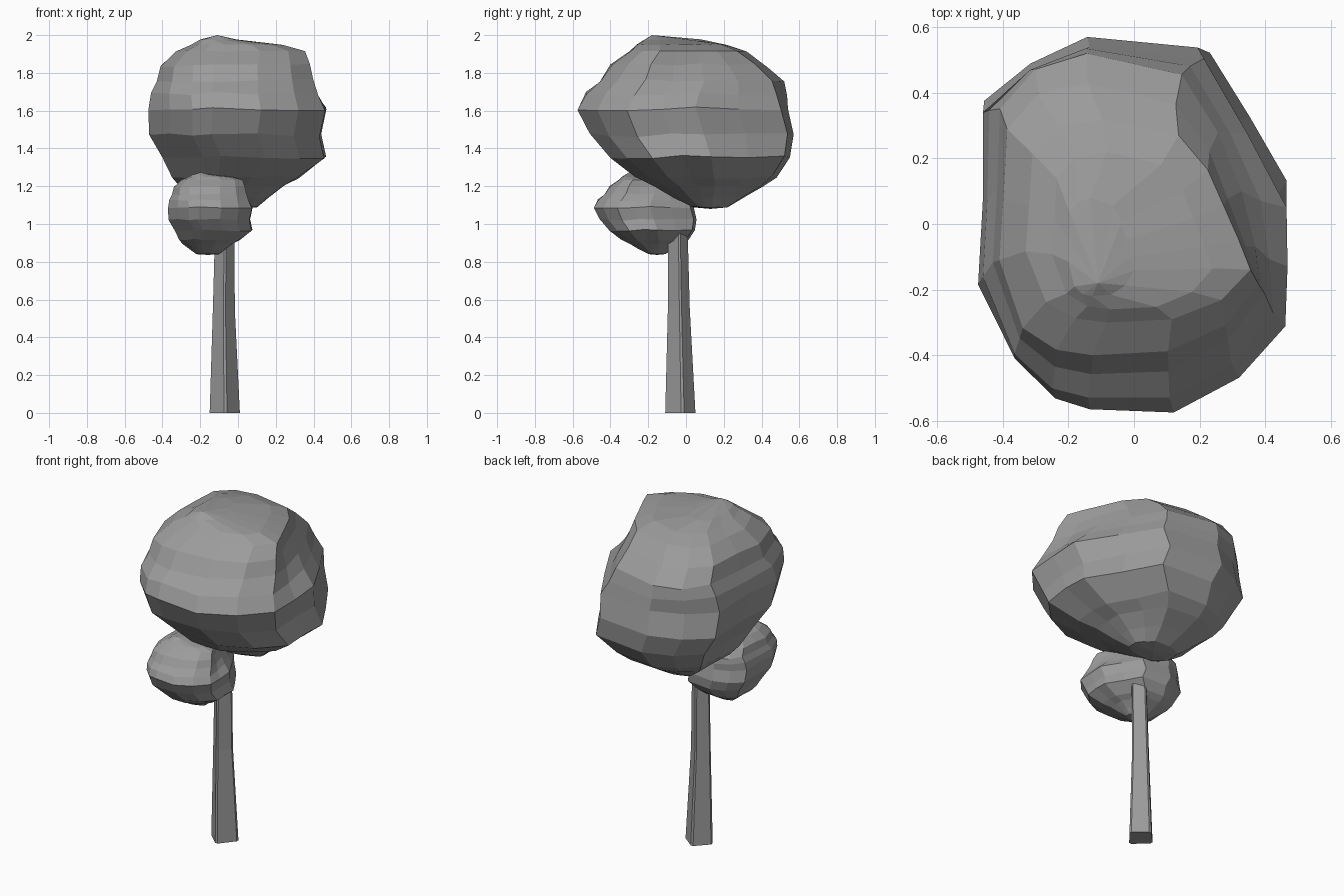
import bpy, bmesh, random

if "Cube" in bpy.data.objects:
    bpy.data.objects.remove(bpy.data.objects["Cube"])

grey = bpy.data.materials.new("grey")
grey.diffuse_color = (0.33, 0.33, 0.33, 1)
grey.use_nodes = True
grey.node_tree.nodes["Principled BSDF"].inputs["Base Color"].default_value = grey.diffuse_color


def loft(name, rings, bottom=None, top=None):
    """Skin a stack of equal-length rings; ends close to a point or a flat cap."""
    bm = bmesh.new()
    rows = [[bm.verts.new(p) for p in r] for r in rings]
    n = len(rows[0])
    for a, b in zip(rows, rows[1:]):
        for i in range(n):
            j = (i + 1) % n
            bm.faces.new((a[i], a[j], b[j], b[i]))
    for row, tip in ((rows[0], bottom), (rows[-1], top)):
        if tip:
            v = bm.verts.new(tip)
            for i in range(n):
                bm.faces.new((row[i], row[(i + 1) % n], v))
        else:
            bm.faces.new(row)
    bmesh.ops.recalc_face_normals(bm, faces=bm.faces[:])
    mesh = bpy.data.meshes.new(name)
    bm.to_mesh(mesh)
    bm.free()
    mesh.materials.append(grey)
    obj = bpy.data.objects.new(name, mesh)
    bpy.context.collection.objects.link(obj)
    return obj


# Plan outlines of the foliage, normalised to -1..1: lower half and crown
low_plan = [(-0.28, 1), (0.46, 0.94), (0.74, 0.53), (1, 0.12), (1, -0.2), (0.98, -0.53),
            (0.68, -0.81), (0.26, -1), (-0.28, -0.98), (-0.5, -0.92), (-0.76, -0.7),
            (-1, -0.3), (-0.97, 0.15), (-0.97, 0.64), (-0.66, 0.85)]
top_plan = [(-0.32, 1), (0.36, 0.84), (0.62, 0.5), (0.76, 0.15), (0.9, -0.2), (1, -0.48),
            (0.74, -0.78), (0.3, -0.97), (-0.28, -1), (-0.56, -0.96), (-0.82, -0.8),
            (-1, -0.3), (-0.97, 0.15), (-0.94, 0.66), (-0.7, 0.92)]

# Foliage levels: z, x min, x max, y min, y max
levels = [(1.09, -0.16, 0.10, 0.03, 0.22), (1.14, -0.23, 0.16, -0.07, 0.31),
          (1.20, -0.31, 0.24, -0.17, 0.41), (1.25, -0.35, 0.32, -0.27, 0.48),
          (1.355, -0.40, 0.465, -0.40, 0.55), (1.47, -0.47, 0.44, -0.51, 0.57),
          (1.61, -0.475, 0.47, -0.575, 0.54), (1.69, -0.46, 0.43, -0.535, 0.535),
          (1.76, -0.43, 0.40, -0.46, 0.52), (1.84, -0.41, 0.38, -0.40, 0.43),
          (1.915, -0.33, 0.355, -0.30, 0.32),
          (1.95, -0.25, 0.24, -0.26, 0.22), (1.975, -0.20, 0.0, -0.22, 0.08)]


def foliage(name, scale=1.0, offset=(0, 0, 0)):
    random.seed(4)

    def place(x, y, z):
        return (x * scale + offset[0], y * scale + offset[1],
                (z - 1.54) * scale + 1.54 + offset[2])

    rings = []
    for z, x0, x1, y0, y1 in levels:
        w = min(1, max(0, (z - 1.6) / 0.22))     # blend towards the crown outline
        wobble = 0.01 if 1.2 < z < 1.9 else 0.003
        ring = []
        for (ax, ay), (bx, by) in zip(low_plan, top_plan):
            px, py = ax + w * (bx - ax), ay + w * (by - ay)
            ring.append(place((x0 + x1) / 2 + px * (x1 - x0) / 2,
                              (y0 + y1) / 2 + py * (y1 - y0) / 2,
                              z + random.uniform(-wobble, wobble)))
        rings.append(ring)
    return loft(name, rings, place(-0.03, 0.13, 1.08), place(-0.11, -0.18, 2.0))


foliage("large_foliage")
foliage("small_foliage", 0.475, (-0.145, -0.215, -0.485))

# Tapered trunk: a turned square with narrow chamfers
trunk_plan = [(-1, -0.1), (-0.05, -1), (0.15, -1), (1, 0.05),
              (1, 0.25), (0.05, 1), (-0.15, 1), (-1, 0.1)]
trunk_levels = [(0, -0.07, -0.03, 0.08), (0.55, -0.075, -0.038, 0.058),
                (0.95, -0.07, -0.043, 0.052), (1.06, -0.065, -0.05, 0.03)]
loft("trunk", [[(cx + r * px, cy + r * py, z) for px, py in trunk_plan]
               for z, cx, cy, r in trunk_levels])
